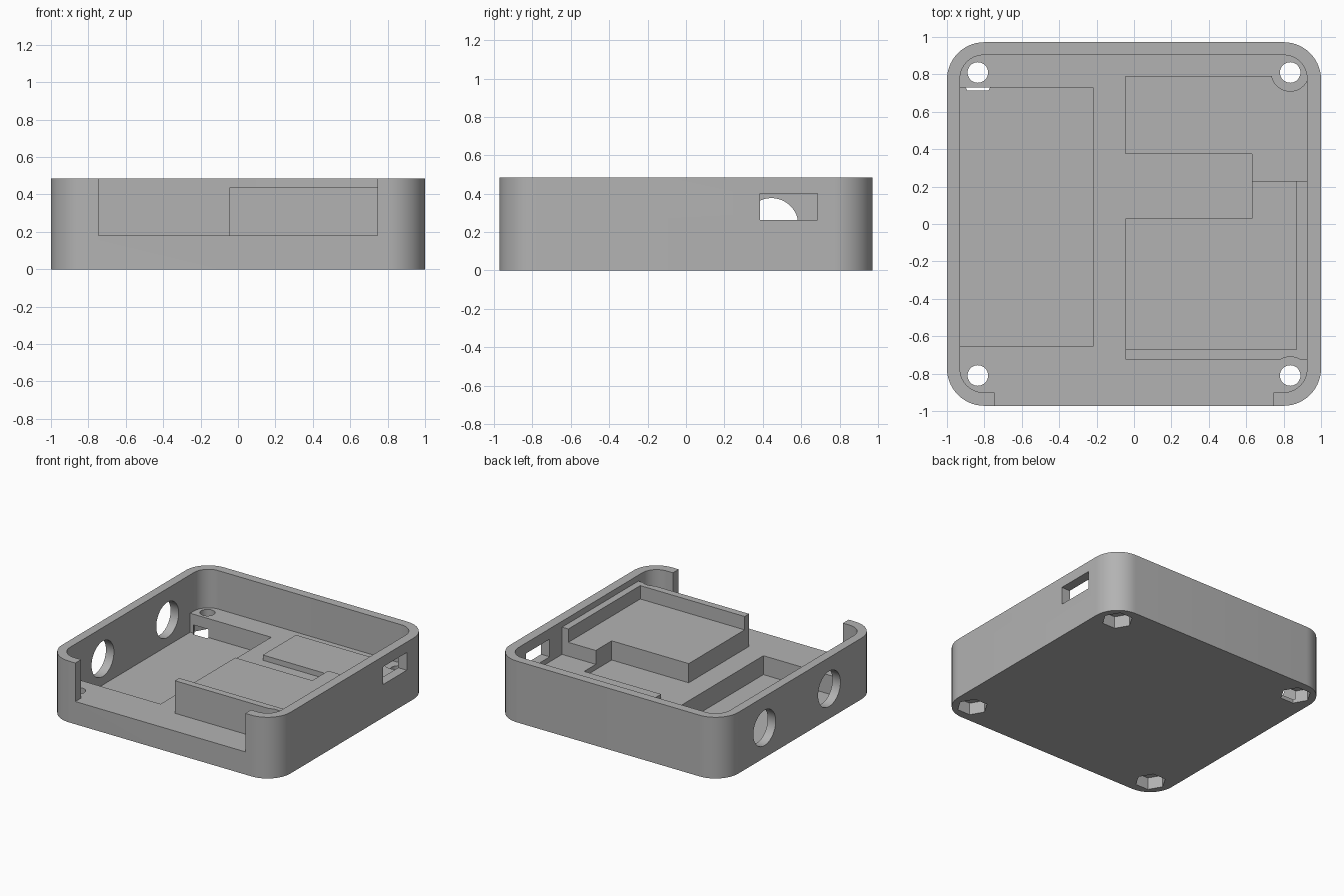
import bpy
import math
from mathutils import Matrix

cube = bpy.data.objects.get("Cube")
if cube:
    bpy.data.objects.remove(cube, do_unlink=True)

grey = bpy.data.materials.new("plain grey")
grey.use_nodes = True
colour = (0.45, 0.45, 0.45, 1)
grey.diffuse_color = colour
grey.node_tree.nodes["Principled BSDF"].inputs["Base Color"].default_value = colour

FLOOR, TOP = 0.18, 0.485
SCREW_X, SCREW_Y = 0.835, 0.81


def prism(name, outline, z0, z1):
    """Extrude a counter-clockwise outline from z0 to z1."""
    n = len(outline)
    verts = [(x, y, z) for z in (z0, z1) for x, y in outline]
    faces = [list(range(n))[::-1], list(range(n, 2 * n))]
    faces += [(i, (i + 1) % n, n + (i + 1) % n, n + i) for i in range(n)]
    mesh = bpy.data.meshes.new(name)
    mesh.from_pydata(verts, [], faces)
    mesh.materials.append(grey)
    obj = bpy.data.objects.new(name, mesh)
    bpy.context.collection.objects.link(obj)
    return obj


def rect(x0, x1, y0, y1):
    return [(x0, y0), (x1, y0), (x1, y1), (x0, y1)]


def circle(cx, cy, r, n=48):
    return [(cx + r * math.cos(math.tau * i / n), cy + r * math.sin(math.tau * i / n))
            for i in range(n)]


def rounded(x0, x1, y0, y1, r, steps=14):
    corners = [(x1 - r, y1 - r), (x0 + r, y1 - r), (x0 + r, y0 + r), (x1 - r, y0 + r)]
    points = []
    for k, (cx, cy) in enumerate(corners):
        for i in range(steps + 1):
            a = math.pi / 2 * (k + i / steps)
            points.append((cx + r * math.cos(a), cy + r * math.sin(a)))
    return points


def cut(target, outline, z0, z1, matrix=None):
    """Subtract a prism from the target and discard the cutter."""
    cutter = prism("cutter", outline, z0, z1)
    cutter.hide_render = True
    if matrix:
        cutter.data.transform(matrix)
    mod = target.modifiers.new("cut", "BOOLEAN")
    mod.operation, mod.solver, mod.object = "DIFFERENCE", "EXACT", cutter
    bpy.context.view_layer.objects.active = target
    bpy.ops.object.modifier_apply(modifier=mod.name)
    bpy.data.objects.remove(cutter, do_unlink=True)


# Case body with open top, front opening and deep left-hand pocket
body = prism("case_body", rounded(-1, 1, -0.972, 0.972, 0.2), 0, TOP)
cut(body, rounded(-0.93, 0.925, -0.9, 0.903, 0.125), FLOOR, 1)
cut(body, rect(-0.745, 0.745, -1.2, -0.8), FLOOR, 1)
cut(body, rect(-0.93, -0.22, -0.655, 0.73), 0.03, 0.4)

# Screw holes with hexagonal nut recesses underneath
for sx in (-1, 1):
    for sy in (-1, 1):
        cut(body, circle(sx * SCREW_X, sy * SCREW_Y, 0.055, 32), -0.1, 0.3)
        cut(body, circle(sx * SCREW_X, sy * SCREW_Y, 0.112, 6), -0.1, 0.095)

# Round ports in one side wall
turn = Matrix.Rotation(math.pi / 2, 4, "Y")
for y in (0.445, -0.365):
    cut(body, circle(0, 0, 0.14), -0.1, 0.1, Matrix.Translation((-1, y, 0.237)) @ turn)

# Connector slot in the other side wall
cut(body, rect(0.88, 1.1, 0.385, 0.685), 0.262, 0.402)

# Raised platform with a notch and an L-shaped retaining wall
base = FLOOR - 0.005
platform = prism("platform", [(-0.045, -0.68), (0.88, -0.68), (0.88, 0.23), (0.63, 0.23),
                              (0.63, 0.03), (-0.045, 0.03)], base, 0.332)
wall = prism("retaining_wall", [(-0.045, -0.725), (0.935, -0.725), (0.935, 0.23), (0.87, 0.23),
                                (0.87, -0.67), (-0.045, -0.67)], base, 0.438)
cut(wall, circle(SCREW_X, -SCREW_Y, 0.1), 0, 1)

# Low slab under the connector, cleared around the screw
slab = prism("low_slab", [(0.63, 0.22), (0.935, 0.22), (0.935, 0.79), (-0.045, 0.79),
                          (-0.045, 0.375), (0.63, 0.375)], base, 0.222)
cut(slab, circle(SCREW_X, SCREW_Y, 0.1), 0, 1)

# Smooth the curved walls, keep edges sharp
for obj in bpy.context.view_layer.objects:
    obj.select_set(obj in (body, platform, wall, slab))
bpy.context.view_layer.objects.active = body
bpy.ops.object.shade_smooth_by_angle(angle=math.radians(30))
